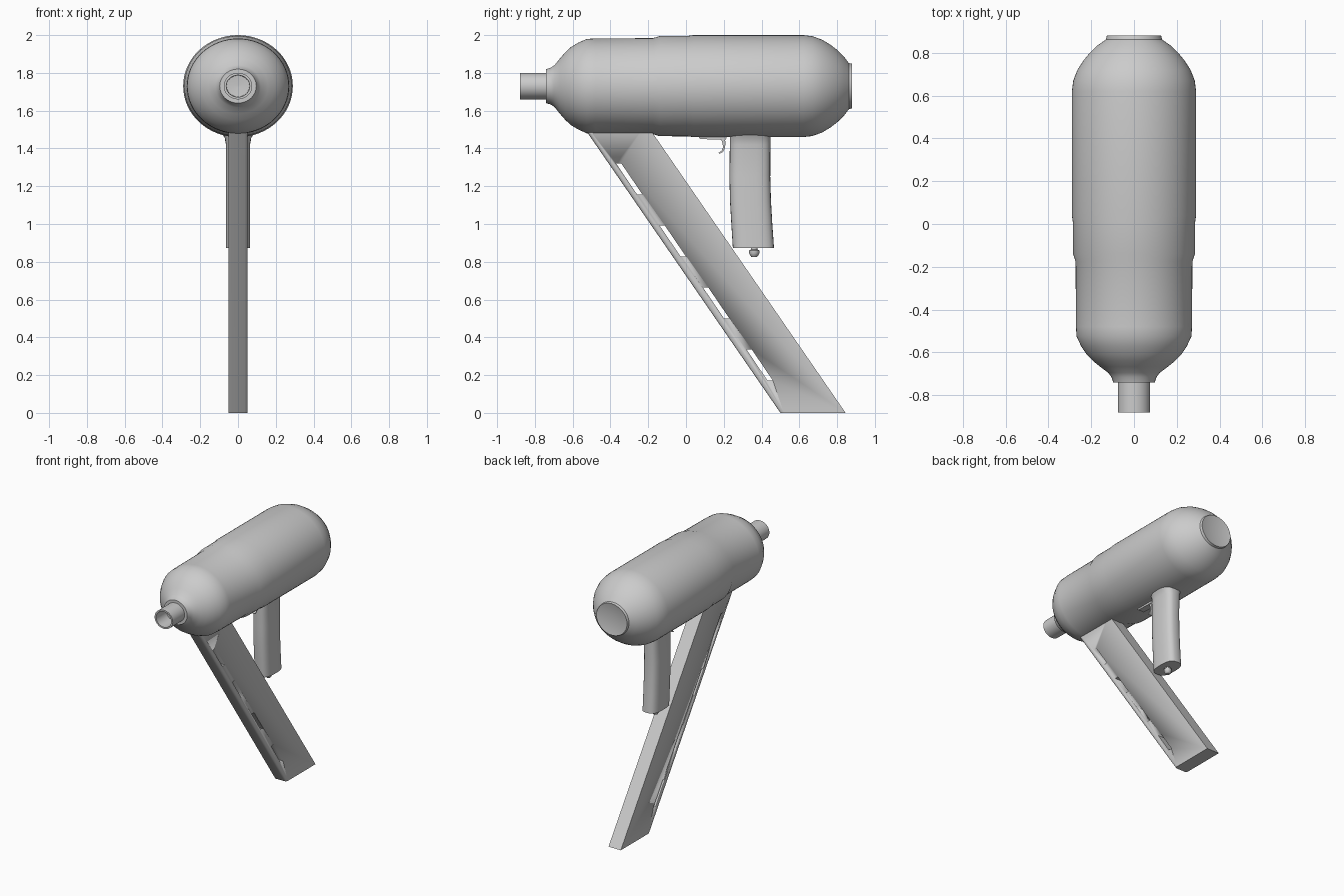
import bpy, bmesh, math

if "Cube" in bpy.data.objects:
    bpy.data.objects.remove(bpy.data.objects["Cube"])

AXIS_Z = 1.73      # barrel axis height
X_SCALE = 1.075    # the barrel is slightly wider than tall


def finish(name, bm, angle=35):
    bmesh.ops.recalc_face_normals(bm, faces=bm.faces)
    me = bpy.data.meshes.new(name)
    bm.to_mesh(me)
    bm.free()
    ob = bpy.data.objects.new(name, me)
    bpy.context.collection.objects.link(ob)
    bpy.ops.object.select_all(action='DESELECT')
    ob.select_set(True)
    bpy.context.view_layer.objects.active = ob
    bpy.ops.object.shade_smooth_by_angle(angle=math.radians(angle))
    return ob


def loft(bm, rings, caps=True):
    vr = [[bm.verts.new(p) for p in r] for r in rings]
    n = len(vr[0])
    for a, b in zip(vr, vr[1:]):
        for i in range(n):
            j = (i + 1) % n
            bm.faces.new((a[i], a[j], b[j], b[i]))
    if caps:
        bm.faces.new(vr[0])
        bm.faces.new(vr[-1])


def lathe(name, profile, n=64):
    """Revolve (y, radius) pairs about the barrel axis."""
    rings = []
    for y, r in profile:
        rings.append([(r * X_SCALE * math.cos(2 * math.pi * i / n), y,
                       AXIS_Z + r * math.sin(2 * math.pi * i / n)) for i in range(n)])
    bm = bmesh.new()
    loft(bm, rings)
    return finish(name, bm)


def prism(bm, outline, half):
    """Extrude a (y, z) outline symmetrically in x."""
    loft(bm, [[(x, y, z) for y, z in outline] for x in (-half, half)])


# Barrel housing: shoulder, stepped sleeve, rounded rear and shallow rear dish
lathe("body", [
    (-0.74, 0.06), (-0.74, 0.09), (-0.715, 0.098), (-0.695, 0.112), (-0.667, 0.147), (-0.64, 0.178),
    (-0.61, 0.206), (-0.57, 0.23), (-0.525, 0.25), (-0.48, 0.252), (-0.175, 0.254),
    (-0.14, 0.265), (0.01, 0.266), (0.04, 0.27), (0.62, 0.27), (0.67, 0.264),
    (0.72, 0.246), (0.765, 0.219), (0.80, 0.192), (0.835, 0.158), (0.862, 0.122),
    (0.88, 0.118), (0.874, 0.09), (0.869, 0.04), (0.868, 0.01)])

# Hollow nozzle
lathe("nozzle", [(-0.72, 0.07), (-0.88, 0.07), (-0.88, 0.058), (-0.76, 0.056), (-0.755, 0.005)], 48)

# Slanted magazine with bevelled front edges
bm = bmesh.new()
prism(bm, [(0.50, 0.0), (0.845, 0.0), (-0.21, 1.53), (-0.554, 1.53)], 0.051)
front = [e for e in bm.edges
         if abs(e.verts[0].co.x - e.verts[1].co.x) < 1e-4
         and {round(v.co.y, 2) for v in e.verts} == {0.50, -0.55}]
bmesh.ops.bevel(bm, geom=front, offset=0.015, segments=3, profile=0.5, affect='EDGES')
magazine = finish("magazine", bm)

# Four through slots along the magazine's front
bm = bmesh.new()
for i in range(4):
    y, z = -0.37 + 0.23 * i, 1.32 - 0.328 * i
    prism(bm, [(y, z), (y + 0.028, z), (y + 0.14, z - 0.165), (y + 0.112, z - 0.165)], 0.2)
cutter = finish("slot_cutter", bm)
cutter.hide_render = True
mod = magazine.modifiers.new("slots", 'BOOLEAN')
mod.operation = 'DIFFERENCE'
mod.solver = 'EXACT'
mod.object = cutter
bpy.context.view_layer.objects.active = magazine
bpy.ops.object.modifier_apply(modifier="slots")
bpy.data.objects.remove(cutter)

# Grip: rounded section, slightly curved backwards, flared where it meets the body
rings = []
for z, y0, y1, hx in [(0.872, 0.248, 0.466, 0.064), (1.0, 0.24, 0.457, 0.064), (1.12, 0.233, 0.45, 0.064),
                      (1.25, 0.23, 0.446, 0.064), (1.42, 0.232, 0.447, 0.064),
                      (1.455, 0.232, 0.447, 0.07), (1.49, 0.232, 0.447, 0.09)]:
    ring = []
    for i in range(32):
        a = 2 * math.pi * i / 32
        c, s = math.cos(a), math.sin(a)
        ring.append((hx * math.copysign(abs(c) ** 0.7, c),
                     (y0 + y1) / 2 + (y1 - y0) / 2 * math.copysign(abs(s) ** 0.7, s), z))
    rings.append(ring)
bm = bmesh.new()
loft(bm, rings)
finish("grip", bm)

# Small knob under the grip
bm = bmesh.new()
loft(bm, [[(r * math.cos(2 * math.pi * i / 20), 0.361 + r * math.sin(2 * math.pi * i / 20), z)
           for i in range(20)]
          for z, r in [(0.88, 0.018), (0.865, 0.018), (0.86, 0.027), (0.845, 0.027),
                       (0.835, 0.022), (0.824, 0.014)]])
finish("grip_knob", bm)

# Trigger plate and hooked trigger
bm = bmesh.new()
prism(bm, [(0.06, 1.47), (0.075, 1.45), (0.21, 1.445), (0.22, 1.47)], 0.025)
finish("trigger_plate", bm)
bm = bmesh.new()
prism(bm, [(0.18, 1.46), (0.193, 1.43), (0.196, 1.405), (0.188, 1.387), (0.172, 1.377),
           (0.178, 1.371), (0.197, 1.383), (0.207, 1.405), (0.209, 1.43), (0.205, 1.46)], 0.02)
finish("trigger", bm, 50)
